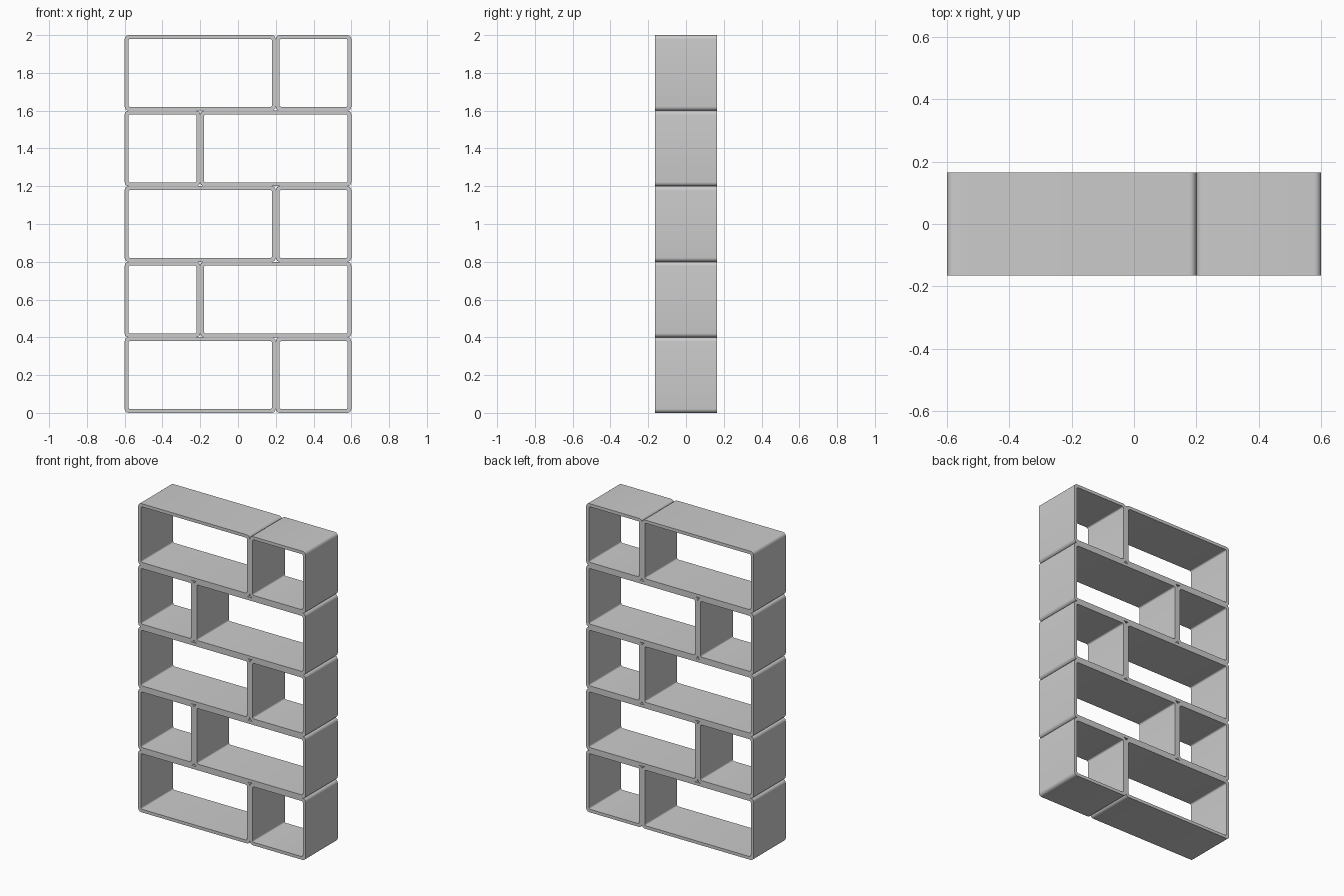
import bpy, bmesh, math

if "Cube" in bpy.data.objects:
    bpy.data.objects.remove(bpy.data.objects["Cube"])

DEPTH = 0.33      # front to back
ROW_H = 0.4       # height of each row
WALL = 0.02       # board thickness
ROWS = 5
SEGS = 6          # segments per rounded corner


def rounded_rect(x0, x1, z0, z1, r):
    """Points of a rounded rectangle in the xz plane."""
    pts = []
    corners = [(x1 - r, z1 - r), (x0 + r, z1 - r), (x0 + r, z0 + r), (x1 - r, z0 + r)]
    for i, (cx, cz) in enumerate(corners):
        for s in range(SEGS + 1):
            a = math.pi / 2 * (i + s / SEGS)
            pts.append((cx + r * math.cos(a), cz + r * math.sin(a)))
    return pts


def open_box(name, x0, x1, z0):
    """Rounded rectangular tube, open at the front and back."""
    z1 = z0 + ROW_H
    outer = rounded_rect(x0, x1, z0, z1, 0.022)
    inner = rounded_rect(x0 + WALL, x1 - WALL, z0 + WALL, z1 - WALL, 0.01)
    bm = bmesh.new()
    # loops in order: outer front, outer back, inner back, inner front
    loops = [[bm.verts.new((x, y, z)) for x, z in pts]
             for pts, y in ((outer, -DEPTH / 2), (outer, DEPTH / 2),
                            (inner, DEPTH / 2), (inner, -DEPTH / 2))]
    n = len(outer)
    for k in range(4):
        a, b = loops[k], loops[(k + 1) % 4]
        for i in range(n):
            j = (i + 1) % n
            bm.faces.new((a[i], a[j], b[j], b[i]))
    bmesh.ops.recalc_face_normals(bm, faces=bm.faces)
    mesh = bpy.data.meshes.new(name)
    bm.to_mesh(mesh)
    bm.free()
    ob = bpy.data.objects.new(name, mesh)
    bpy.context.collection.objects.link(ob)
    bpy.ops.object.select_all(action='DESELECT')
    ob.select_set(True)
    bpy.context.view_layer.objects.active = ob
    bpy.ops.object.shade_smooth_by_angle(angle=math.radians(40))


# Stacked rows: wide and small boxes swap sides on every row
for row in range(ROWS):
    z = row * ROW_H
    if row % 2 == 0:
        open_box(f"wide_box_{row + 1}", -0.6, 0.2, z)
        open_box(f"small_box_{row + 1}", 0.2, 0.6, z)
    else:
        open_box(f"small_box_{row + 1}", -0.6, -0.2, z)
        open_box(f"wide_box_{row + 1}", -0.2, 0.6, z)
